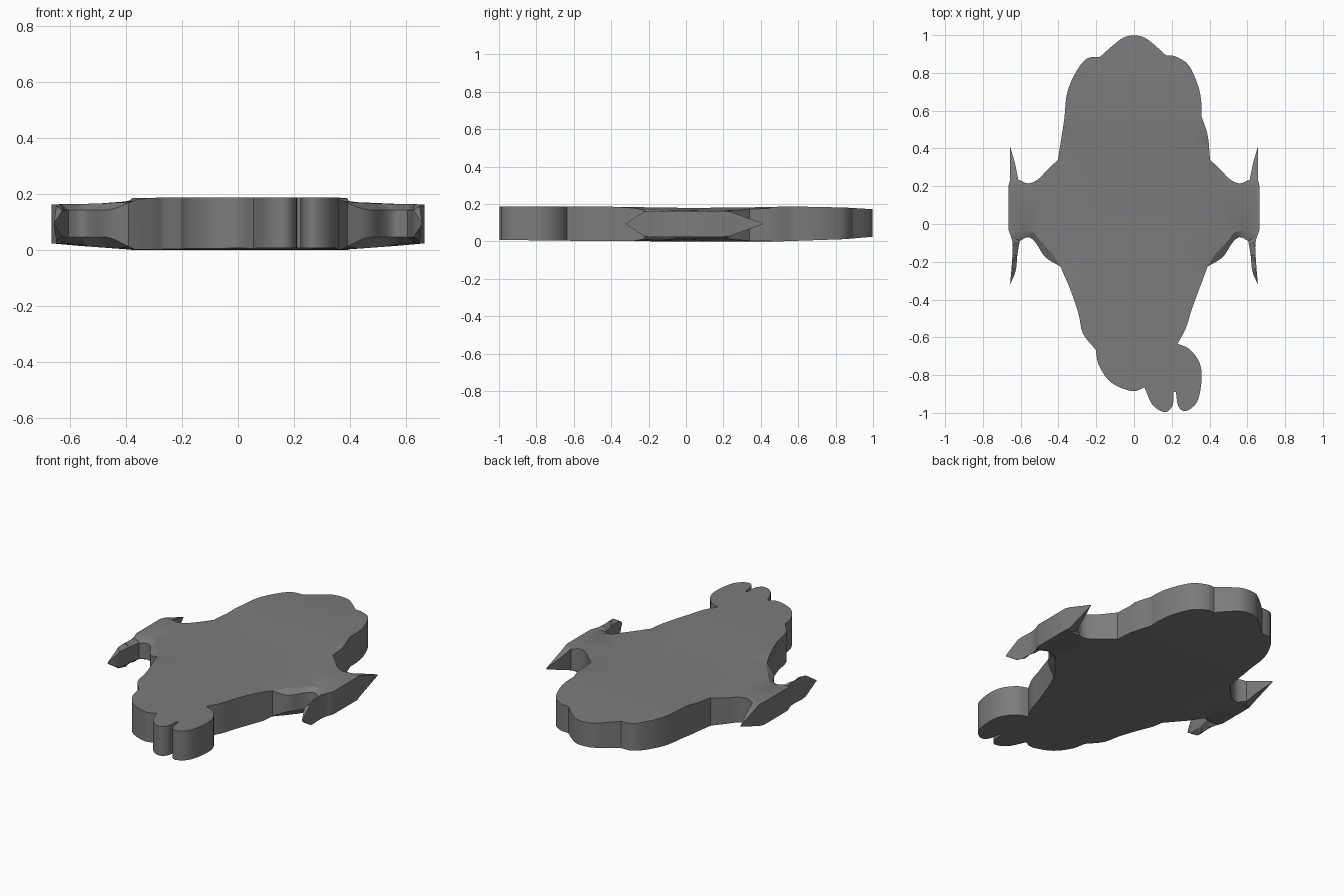
import bpy, bmesh
from mathutils import Vector
from mathutils.geometry import delaunay_2d_cdt

if "Cube" in bpy.data.objects:
    bpy.data.objects.remove(bpy.data.objects["Cube"])


def smooth(points, n=4):
    """Catmull-Rom curve through points; straight line when only two."""
    p = [Vector(q) for q in points]
    if len(p) == 2:
        return p[:1]
    p = [2 * p[0] - p[1]] + p + [2 * p[-1] - p[-2]]
    out = []
    for i in range(1, len(p) - 2):
        a, b, c, d = p[i - 1:i + 3]
        for k in range(n):
            t = k / n
            out.append(0.5 * (2 * b + (c - a) * t + (2 * a - 5 * b + 4 * c - d) * t * t
                              + (3 * b - a - 3 * c + d) * t ** 3))
    return out


def ramp(v, keys):
    """Piecewise linear lookup."""
    if v <= keys[0][0]:
        return keys[0][1]
    for (a, p), (b, q) in zip(keys, keys[1:]):
        if v <= b:
            return p + (q - p) * (v - a) / (b - a)
    return keys[-1][1]


# Plan outline, clockwise, as curves that meet in corners
head = [
    [(-.18, .885), (-.1, .955), (-.04, .993), (.04, .993), (.1, .955), (.17, .892)],
    [(.17, .892), (.22, .887), (.29, .84), (.34, .73), (.357, .64), (.357, .57)],
    [(.357, .57), (.39, .47), (.403, .34)],
]
wing = [
    [(.403, .34), (.46, .285), (.51, .235), (.56, .215), (.613, .235)],
    [(.613, .235), (.63, .32), (.656, .41)],
    [(.656, .41), (.657, .23)],
    [(.657, .23), (.665, .2)],
    [(.665, .2), (.665, -.03)],
    [(.665, -.03), (.643, -.1), (.646, -.2), (.656, -.32)],
    [(.656, -.32), (.627, -.25), (.617, -.16), (.605, -.09)],
    [(.605, -.09), (.56, -.07), (.52, -.1), (.47, -.175), (.39, -.225)],
]
tail = [
    [(.39, -.225), (.31, -.44), (.275, -.55), (.23, -.635)],
    [(.23, -.635), (.29, -.66), (.345, -.73), (.358, -.82), (.335, -.94), (.275, -.99),
     (.235, -.965), (.222, -.89)],
    [(.222, -.89), (.21, -.89)],
    [(.21, -.89), (.204, -.96), (.165, -.996), (.1, -.96), (.055, -.865)],
    [(.055, -.865), (-.01, -.885), (-.12, -.84), (-.185, -.75), (-.203, -.665)],
    [(-.203, -.665), (-.27, -.58), (-.295, -.47), (-.34, -.34), (-.39, -.225)],
]
left_head = [
    [(-.403, .34), (-.37, .55), (-.355, .69), (-.31, .8), (-.25, .875), (-.18, .885)],
]
left_wing = [[(-x, y) for x, y in reversed(s)] for s in reversed(wing)]

outline = []
for seg in head + wing + tail + left_wing + left_head:
    outline += smooth(seg)
outline.reverse()

# Interior points: a loose grid, plus the inner line of the wing's front chamfer
inner = [Vector((.1 * i + .013, .1 * j + .017)) for i in range(-5, 5) for j in range(-8, 9)]
inner = [p for p in inner if min((p - q).length for q in outline) > .05]
for x, y in [(.632, -.1), (.634, -.18), (.585, -.03), (.53, -.045), (.48, -.11), (.43, -.16)]:
    inner += [Vector((x, y)), Vector((-x, y))]

verts, _, tris, *_ = delaunay_2d_cdt(outline + inner, [], [list(range(len(outline)))], 1, 1e-5)


def heights(x, y, on_edge):
    """Bottom and top height of the slab at a plan position."""
    ax = abs(x)
    top = ramp(y, [(-.5, .187), (0, .179), (.3, .181), (.57, .187), (.85, .181), (1, .172)])
    bot = ramp(y, [(-1, .008), (-.5, .002), (0, 0), (.5, 0), (.85, .012), (1, .025)])
    if abs(y) < .45:
        t = ramp(ax, [(.33, 0), (.46, .8), (.66, 1)])
        top += (.163 - top) * t
        bot += (.022 - bot) * ramp(ax, [(.36, 0), (.66, 1)])
    # chamfered front edge of the wing
    if on_edge and -.3 < y < -.06 and ax < .63:
        t = ramp(ax, [(.37, 0), (.46, 1)])
        top += (.143 - top) * t
        bot += (.046 - bot) * t
    # fin tips narrow to points
    if ax > .58:
        h = ramp(y, [(-.32, .003), (-.22, .07), (.22, .07), (.41, .003)])
        top, bot = min(top, .094 + h), max(bot, .094 - h)
    return bot, top


# Edges used by one triangle form the rim
count = {}
for f in tris:
    for a, b in zip(f, f[1:] + f[:1]):
        count.setdefault(frozenset((a, b)), []).append((a, b))
rim = [e[0] for e in count.values() if len(e) == 1]
rim_ids = {i for e in rim for i in e}

# Slab body: top, bottom and rim wall
bm = bmesh.new()
low, high = {}, {}
for i in {i for f in tris for i in f}:
    x, y = verts[i]
    b, t = heights(x, y, i in rim_ids)
    low[i], high[i] = bm.verts.new((x, y, b)), bm.verts.new((x, y, t))
for f in tris:
    bm.faces.new([high[i] for i in f])
    bm.faces.new([low[i] for i in reversed(f)])
for a, b in rim:
    bm.faces.new([high[b], high[a], low[a], low[b]])
bmesh.ops.recalc_face_normals(bm, faces=bm.faces)
mesh = bpy.data.meshes.new("winged_slab")
bm.to_mesh(mesh)
bm.free()

slab = bpy.data.objects.new("winged_slab", mesh)
bpy.context.collection.objects.link(slab)
grey = bpy.data.materials.new("mid_grey")
grey.diffuse_color = (.2, .2, .205, 1)
grey.use_nodes = True
grey.node_tree.nodes["Principled BSDF"].inputs["Base Color"].default_value = grey.diffuse_color
mesh.materials.append(grey)

bpy.context.view_layer.objects.active = slab
slab.select_set(True)
bpy.ops.object.shade_smooth_by_angle(angle=.5)
